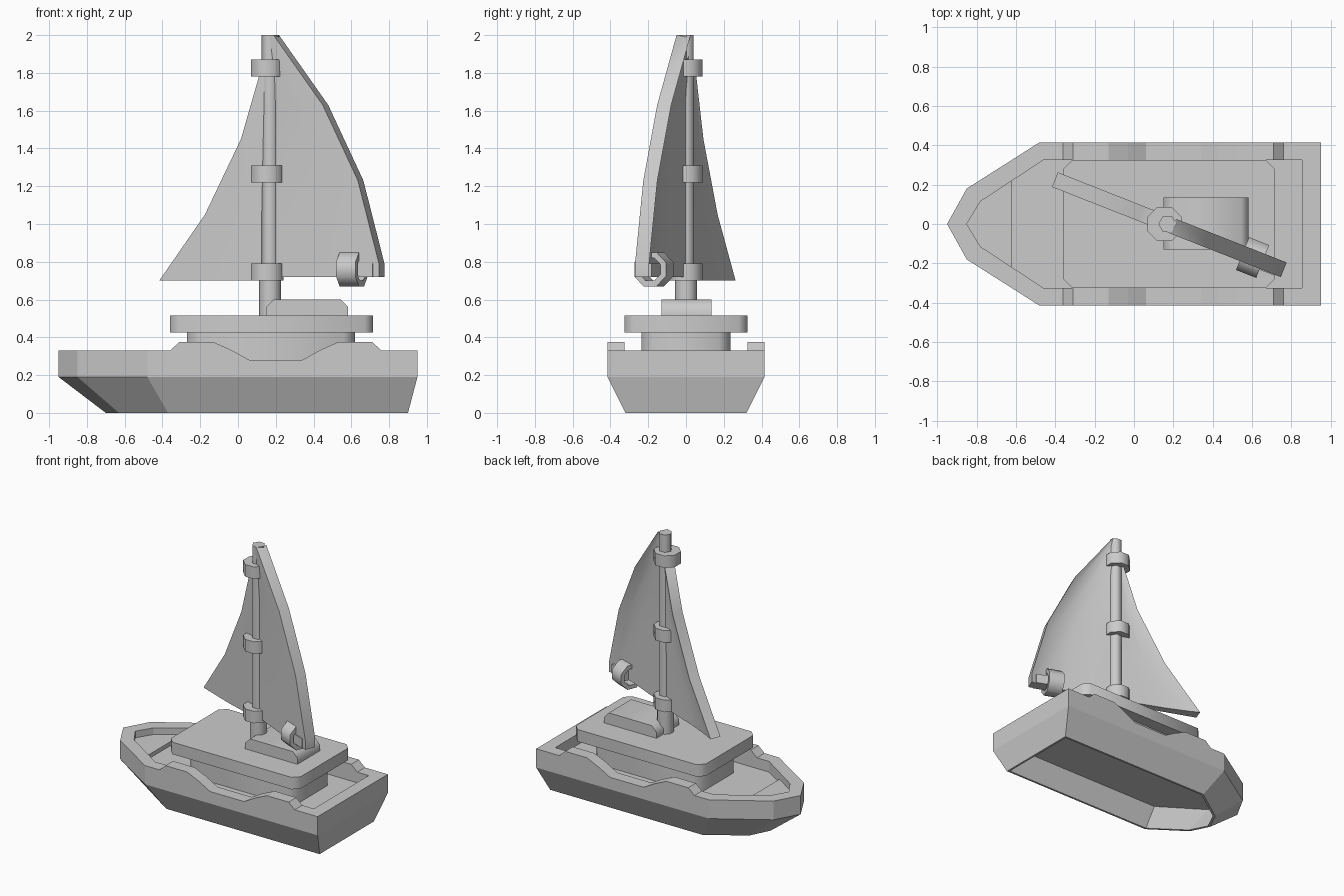
import bpy
import math
from mathutils import Matrix, Vector

cube = bpy.data.objects.get("Cube")
if cube:
    bpy.data.objects.remove(cube, do_unlink=True)

grey = bpy.data.materials.new("plain grey")
grey.use_nodes = True
grey.diffuse_color = (0.6, 0.6, 0.6, 1)
grey.node_tree.nodes["Principled BSDF"].inputs["Base Color"].default_value = (0.6, 0.6, 0.6, 1)


def loft(name, rings, closed=False, smooth=None):
    """Join rings of equal length with quads; cap the ends unless closed."""
    n = len(rings[0])
    verts = [p for ring in rings for p in ring]
    faces = []
    count = len(rings)
    for r in range(count if closed else count - 1):
        a, b = r * n, ((r + 1) % count) * n
        for i in range(n):
            j = (i + 1) % n
            faces.append((a + i, a + j, b + j, b + i))
    if not closed:
        faces += [tuple(reversed(range(n))), tuple(range((count - 1) * n, count * n))]
    mesh = bpy.data.meshes.new(name)
    mesh.from_pydata(verts, [], faces)
    mesh.materials.append(grey)
    obj = bpy.data.objects.new(name, mesh)
    bpy.context.collection.objects.link(obj)
    bpy.ops.object.select_all(action='DESELECT')
    obj.select_set(True)
    bpy.context.view_layer.objects.active = obj
    bpy.ops.object.mode_set(mode='EDIT')
    bpy.ops.mesh.select_all(action='SELECT')
    bpy.ops.mesh.normals_make_consistent(inside=False)
    bpy.ops.object.mode_set(mode='OBJECT')
    if smooth:
        bpy.ops.object.shade_smooth_by_angle(angle=math.radians(smooth))
    return obj


def prism(name, outline, z0, z1, smooth=None):
    return loft(name, [[(x, y, z) for x, y in outline] for z in (z0, z1)], smooth=smooth)


def chamfered(x0, x1, y, c):
    return [(x0 + c, -y), (x1 - c, -y), (x1, c - y), (x1, y - c),
            (x1 - c, y), (x0 + c, y), (x0, y - c), (x0, c - y)]


def circle(x, y, r, n, turn=0):
    return [(x + r * math.cos(turn + math.tau * i / n),
             y + r * math.sin(turn + math.tau * i / n)) for i in range(n)]


# Hull: bow points, then stations along the rail with their heights
RAIL, BUMP, DIP = 0.33, 0.375, 0.28
half_sheer = [(0.56, RAIL), (0.51, BUMP), (0.33, BUMP), (0.23, RAIL), (0.14, DIP)]
sheer = [(0.2 - d, z) for d, z in half_sheer] + [(0.2 + d, z) for d, z in reversed(half_sheer)]


def hull_ring(bow, width, stern, z=None):
    """Closed outline at height z, or following the rail when z is None."""
    half = [(x, y, RAIL) for x, y in bow] + [(x, width, h) for x, h in sheer]
    half.append((stern, width, RAIL))
    if z is not None:
        half = [(x, y, z) for x, y, _ in half]
    return half + [(x, -y, h) for x, y, h in reversed(half[1:])]


outer_bow = [(-0.95, 0), (-0.85, 0.18), (-0.48, 0.415)]
inner_bow = [(-0.85, 0), (-0.78, 0.115), (-0.46, 0.325)]
keel_bow = [(-0.7, 0), (-0.63, 0.14), (-0.37, 0.32)]
hollow_bow = [(-0.68, 0), (-0.615, 0.13), (-0.365, 0.305)]
loft("hull", [hull_ring(inner_bow, 0.325, 0.855, 0.22),
              hull_ring(hollow_bow, 0.305, 0.885, 0),
              hull_ring(keel_bow, 0.32, 0.9, 0),
              hull_ring(outer_bow, 0.415, 0.95, 0.19),
              hull_ring(outer_bow, 0.415, 0.95),
              hull_ring(inner_bow, 0.325, 0.855),
              hull_ring(inner_bow, 0.325, 0.855, 0.25)])
prism("bow_deck", [(-0.85, 0), (-0.78, -0.115), (-0.62, -0.22),
                   (-0.62, 0.22), (-0.78, 0.115)], 0.24, 0.28)

# Cabin, roof and hatch
prism("cabin", chamfered(-0.27, 0.62, 0.235, 0.06), 0.24, 0.43, smooth=50)
prism("roof", chamfered(-0.36, 0.715, 0.325, 0.045), 0.425, 0.515, smooth=50)
hatch_side = [(0.15, 0.515), (0.15, 0.56), (0.19, 0.6), (0.545, 0.6), (0.583, 0.56), (0.583, 0.515)]
loft("hatch", [[(x, y, z) for x, z in hatch_side] for y in (-0.13, 0.135)], smooth=60)

# Mast and collars
MAST = 0.17
prism("mast_foot", circle(MAST, 0, 0.058, 12), 0.51, 0.74, smooth=40)
prism("mast", circle(MAST, 0, 0.046, 6), 0.7, 2.0, smooth=65)
for label, z in (("lower", 0.7), ("middle", 1.22), ("upper", 1.78)):
    prism(label + "_collar", circle(MAST - 0.015, 0, 0.094, 8, math.pi / 8), z, z + 0.09, smooth=50)

# Sails: s runs along the boom, n across it
swing = Matrix.Translation((MAST, 0, 0)) @ Matrix.Rotation(math.radians(-21.5), 4, 'Z')


def sail(name, edge, hollow):
    """Thin at the mast, thick along the free edge, hollow on the back."""
    rings = []
    for s, z in edge:
        k = min(1, abs(s) / 0.25)
        luff = 0.04 - 0.025 * k
        section = [(0, -luff), (0.16, -luff - 0.005 * k), (0.5, -0.04 + 0.005 * k), (1, -0.04), (1, 0.04),
                   (0.88, 0.04 - hollow * k), (0.6, 0.03 - hollow * k), (0.3, 0.025 - hollow * k / 2),
                   (0, luff)]
        rings.append([swing @ Vector((s * f, n, z)) for f, n in section])
    return loft(name, rings, smooth=75)


sail("main_sail", [(0.635, 0.72), (0.635, 0.79), (0.515, 1.23), (0.315, 1.63), (0.035, 2.0)], 0.03)
sail("fore_sail", [(-0.615, 0.7), (-0.355, 1.05), (-0.15, 1.45), (-0.045, 1.79)], 0.01)

# Short boom end held by a faceted ring
loft("boom_end", [[swing @ Vector((s, n, z)) for n, z in
                   ((-0.045, 0.72), (0.04, 0.72), (0.04, 0.79), (-0.045, 0.79))] for s in (0.45, 0.6)])
ring = [[swing @ Vector((s, n, z)) for s, r in ((0.41, 0.065), (0.52, 0.065), (0.52, 0.097), (0.41, 0.097))
         for n, z in [circle(0, 0.76, r, 8, math.pi / 8)[i]]] for i in range(8)]
loft("boom_ring", ring, closed=True, smooth=50)
